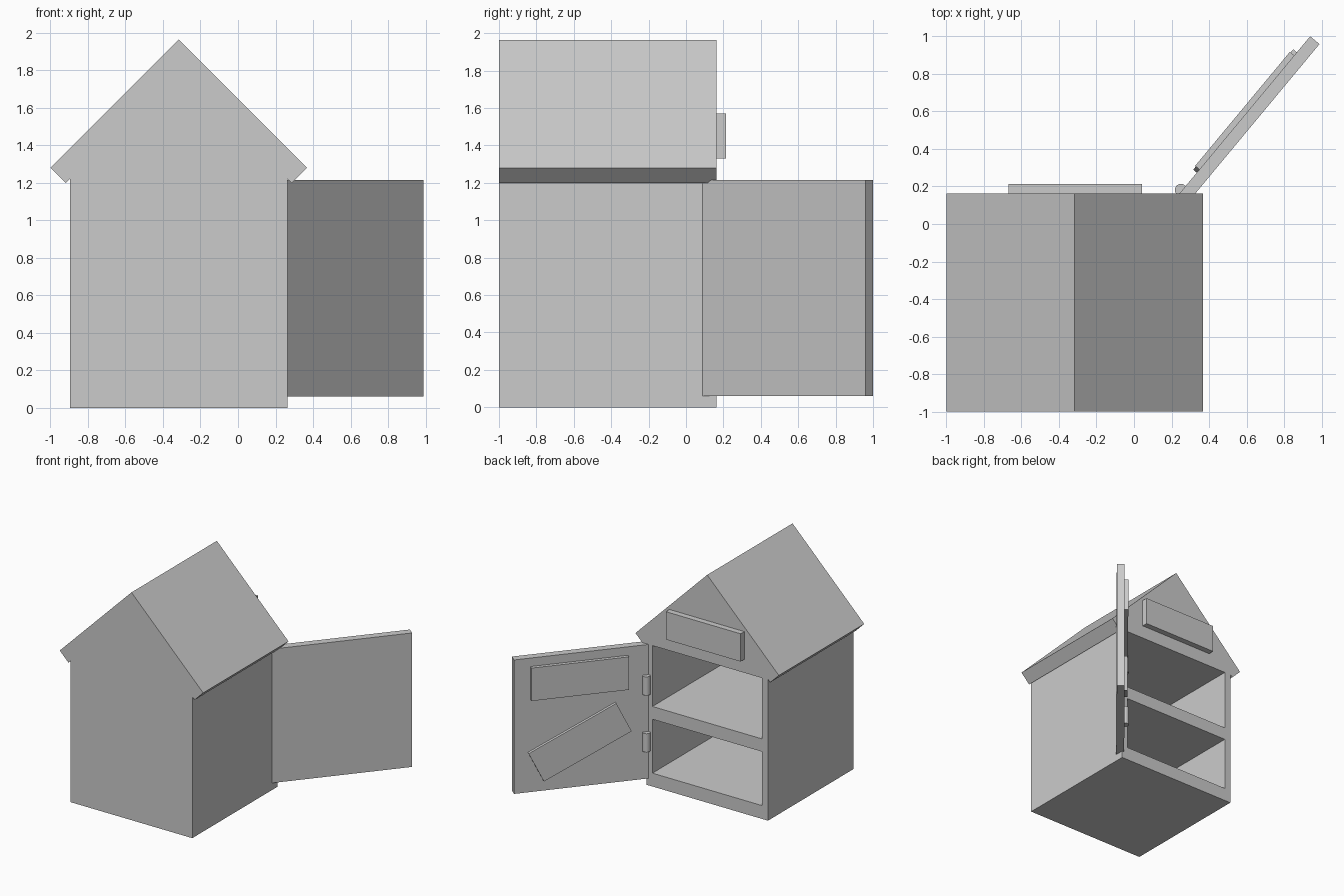
import bpy, bmesh
from math import atan2, radians
from mathutils import Matrix, Vector

if "Cube" in bpy.data.objects:
    bpy.data.objects.remove(bpy.data.objects["Cube"])


def finish(name, bm):
    bmesh.ops.recalc_face_normals(bm, faces=bm.faces)
    mesh = bpy.data.meshes.new(name)
    bm.to_mesh(mesh)
    bm.free()
    ob = bpy.data.objects.new(name, mesh)
    bpy.context.collection.objects.link(ob)
    return ob


def box(name, lo, hi, matrix=Matrix()):
    lo, hi = Vector(lo), Vector(hi)
    bm = bmesh.new()
    bmesh.ops.create_cube(bm, size=1)
    bmesh.ops.scale(bm, vec=hi - lo, verts=bm.verts)
    bmesh.ops.translate(bm, vec=(lo + hi) / 2, verts=bm.verts)
    ob = finish(name, bm)
    ob.matrix_world = matrix
    return ob


# House shell: half gable outline mirrored about the ridge, extruded front to back
CX, FRONT, BACK = -0.316, -1.0, 0.163
half = [(0.58, 0), (0.58, 1.22), (0.602, 1.198), (0.684, 1.28)]
outline = half + [(0, 1.964)] + [(-x, z) for x, z in reversed(half)]
bm = bmesh.new()
face = bm.faces.new([bm.verts.new((CX + x, FRONT, z)) for x, z in outline])
ext = bmesh.ops.extrude_face_region(bm, geom=[face])
bmesh.ops.translate(bm, vec=(0, BACK - FRONT, 0),
                    verts=[v for v in ext["geom"] if isinstance(v, bmesh.types.BMVert)])
house = finish("house", bm)

# Two open compartments in the back, with a shelf between
for name, z0, z1 in (("lower", 0.115, 0.58), ("upper", 0.69, 1.215)):
    cutter = box(name + "_room_cutter", (CX - 0.522, -0.942, z0), (CX + 0.522, 0.4, z1))
    cutter.hide_render = True
    cutter.display_type = 'WIRE'
    mod = house.modifiers.new(name + "_room", 'BOOLEAN')
    mod.operation = 'DIFFERENCE'
    mod.solver = 'EXACT'
    mod.object = cutter

# Plate on the back gable
box("gable_plate", (-0.67, BACK - 0.01, 1.33), (0.043, 0.213, 1.57))

# Swung-open door: local x runs from the hinge, local y faces the inside
door_frame = Matrix.Translation((0.207, 0.12, 0)) @ Matrix.Rotation(atan2(0.77, 0.64), 4, 'Z')
box("door", (0, -0.065, 0.06), (1.145, 0, 1.215), door_frame)

# Two plates on the inside of the door, the lower one tilted
for name, z, angle, depth in (("upper_door_plate", 1.0, 0, 0.03),
                              ("lower_door_plate", 0.45, 26, 0.025)):
    place = door_frame @ Matrix.Translation((0.617, 0, z)) @ Matrix.Rotation(radians(angle), 4, 'Y')
    box(name, (-0.395, -0.01, -0.142), (0.395, depth, 0.142), place)

# Hinge barrels
for name, z in (("lower_hinge", 0.385), ("upper_hinge", 0.875)):
    bpy.ops.mesh.primitive_cylinder_add(vertices=32, radius=0.032, depth=0.16,
                                        location=(0.25, 0.182, z))
    bpy.context.object.name = name
    bpy.ops.object.shade_smooth_by_angle()
